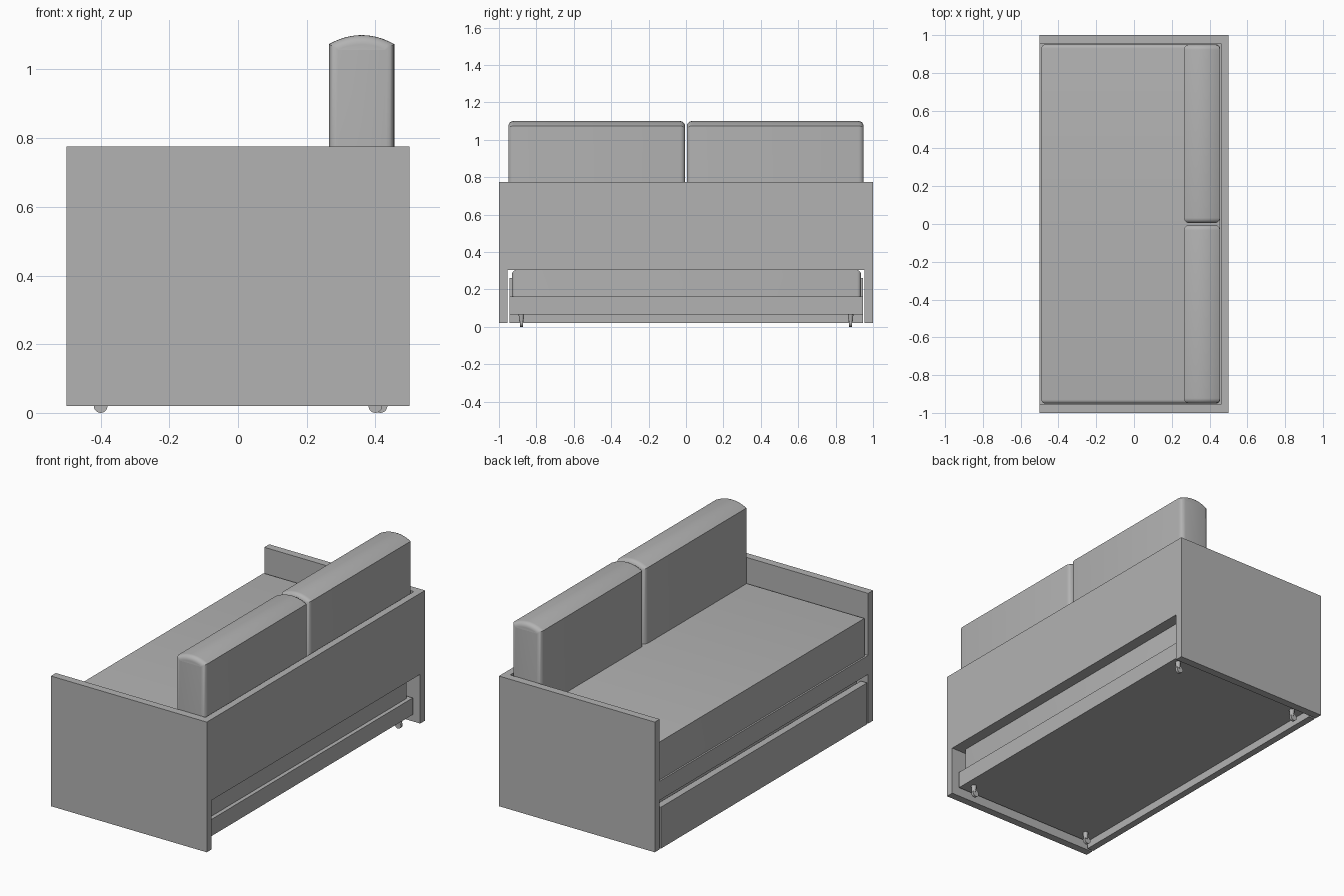
import bpy, bmesh, math
from mathutils import Matrix

cube = bpy.data.objects.get("Cube")
if cube:
    bpy.data.objects.remove(cube, do_unlink=True)

# One grey finish for everything
GREY = (0.45, 0.45, 0.45, 1)
grey = bpy.data.materials.new("grey finish")
grey.use_nodes = True
grey.diffuse_color = GREY
grey.node_tree.nodes["Principled BSDF"].inputs["Base Color"].default_value = GREY


def finish(name, bm, smooth=False):
    bmesh.ops.recalc_face_normals(bm, faces=bm.faces[:])
    mesh = bpy.data.meshes.new(name)
    bm.to_mesh(mesh)
    bm.free()
    mesh.materials.append(grey)
    ob = bpy.data.objects.new(name, mesh)
    bpy.context.collection.objects.link(ob)
    if smooth:
        bpy.ops.object.select_all(action='DESELECT')
        ob.select_set(True)
        bpy.context.view_layer.objects.active = ob
        bpy.ops.object.shade_smooth_by_angle(angle=math.radians(28))
    return ob


def box(name, x, y, z):
    bm = bmesh.new()
    bmesh.ops.create_cube(bm, size=1)
    for v in bm.verts:
        for i, (lo, hi) in enumerate((x, y, z)):
            v.co[i] = lo if v.co[i] < 0 else hi
    return finish(name, bm)


def pad(name, x, y, z, radius, crown=0):
    """Cushion: a side profile run along y with rounded end edges."""
    profile = [(x[0], z[0]), (x[1], z[0])]
    mid, half = sum(x) / 2, (x[1] - x[0]) / 2
    steps = 12 if crown else 1
    for i in range(steps + 1):
        t = 1 - 2 * i / steps
        profile.append((mid + half * t, z[1] - crown * t * t))
    bm = bmesh.new()
    face = bm.faces.new([bm.verts.new((px, y[0], pz)) for px, pz in profile])
    run = bmesh.ops.extrude_face_region(bm, geom=[face])["geom"]
    for v in run:
        if isinstance(v, bmesh.types.BMVert):
            v.co.y = y[1]
    # Round the end outlines, leaving the underside square
    ends = [e for e in bm.edges
            if abs(e.verts[0].co.y - e.verts[1].co.y) < 1e-5
            and max(v.co.z for v in e.verts) > z[0] + 0.001]
    bmesh.ops.bevel(bm, geom=ends, offset=radius, segments=5, profile=0.5,
                    affect='EDGES', clamp_overlap=True)
    return finish(name, bm, True)


def caster(name, x, y):
    """Wheel with its axle across the bed, under a tapered swivel stem."""
    bm = bmesh.new()
    turn = Matrix.Rotation(math.pi / 2, 4, 'X')
    bmesh.ops.create_cone(bm, cap_ends=True, segments=20, radius1=0.02,
                          radius2=0.02, depth=0.016,
                          matrix=Matrix.Translation((x, y, 0.02)) @ turn)
    bmesh.ops.create_cone(bm, cap_ends=True, segments=16, radius1=0.011,
                          radius2=0.015, depth=0.04,
                          matrix=Matrix.Translation((x + 0.008, y, 0.046)))
    return finish(name, bm, True)


# Fixed frame: side panels, back panel and seat platform
for side, s in (("left", 1), ("right", -1)):
    box(side + "_arm_panel", (-0.5, 0.5), sorted((s * 0.955, s)), (0.02, 0.775))
box("back_panel", (0.46, 0.5), (-0.955, 0.955), (0.305, 0.775))
box("seat_platform", (-0.5, 0.46), (-0.955, 0.955), (0.305, 0.415))

# Seat mattress and two back cushions
pad("seat_mattress", (-0.49, 0.455), (-0.95, 0.95), (0.415, 0.635), 0.02)
pad("back_cushion_a", (0.265, 0.455), (-0.95, -0.005), (0.635, 1.1), 0.03, 0.026)
pad("back_cushion_b", (0.265, 0.455), (0.005, 0.95), (0.635, 1.1), 0.03, 0.026)

# Pull-out lower bed
box("trundle_front", (-0.5, -0.46), (-0.945, 0.945), (0.02, 0.26))
box("trundle_base", (-0.46, 0.46), (-0.945, 0.945), (0.065, 0.162))
pad("trundle_mattress", (-0.455, 0.437), (-0.93, 0.935), (0.162, 0.303), 0.02)

# Casters
for x in (-0.4, 0.4):
    for y in (-0.88, 0.88):
        caster("caster", x + (0.015 if x > 0 and y > 0 else 0), y)
